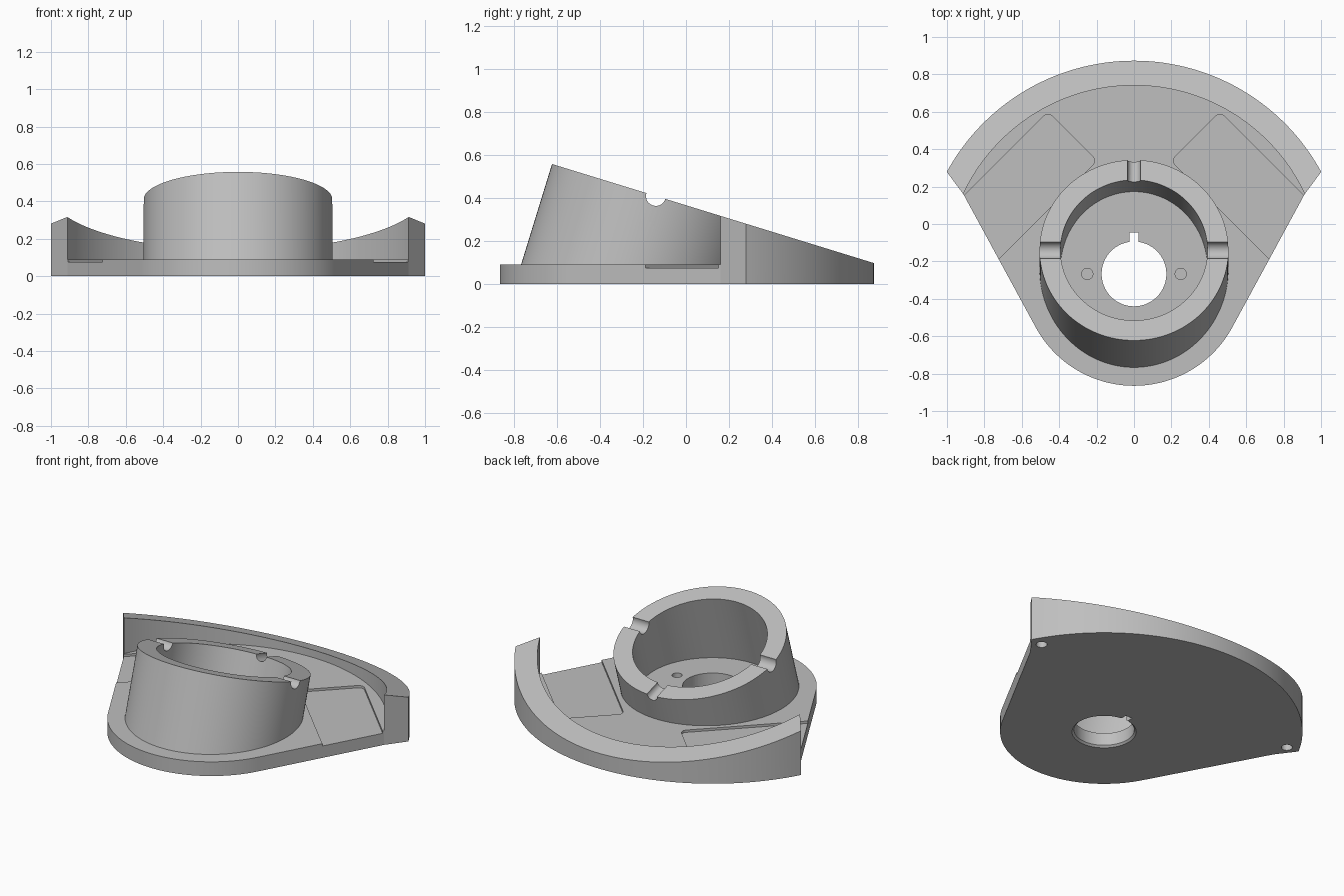
import bpy, bmesh, math
from mathutils import Vector

if "Cube" in bpy.data.objects:
    bpy.data.objects.remove(bpy.data.objects["Cube"])

CY = -0.267                      # shared centre of hub, hole and wall arcs
SLOPE = 0.3077                   # fall of the slanted top plane
TILT = math.atan(SLOPE)
PLATE = 0.09

grey = bpy.data.materials.new("light_grey")
grey.diffuse_color = (0.52, 0.52, 0.52, 1)
grey.use_nodes = True
grey.node_tree.nodes["Principled BSDF"].inputs["Base Color"].default_value = grey.diffuse_color


def plane_z(y):
    return 0.366 - SLOPE * y


def arc(cx, cy, r, a0, a1, n):
    return [(cx + r * math.cos(math.radians(a0 + (a1 - a0) * i / n)),
             cy + r * math.sin(math.radians(a0 + (a1 - a0) * i / n))) for i in range(n + 1)]


def finish(name, bm):
    bmesh.ops.recalc_face_normals(bm, faces=bm.faces)
    me = bpy.data.meshes.new(name)
    bm.to_mesh(me)
    bm.free()
    ob = bpy.data.objects.new(name, me)
    bpy.context.collection.objects.link(ob)
    me.materials.append(grey)
    return ob


def prism(name, pts, bottom, top):
    """Closed outline between a flat bottom and a top height given by a function of y."""
    bm = bmesh.new()
    lo = [bm.verts.new((x, y, bottom)) for x, y in pts]
    hi = [bm.verts.new((x, y, top(y))) for x, y in pts]
    bm.faces.new(lo[::-1])
    bm.faces.new(hi)
    n = len(pts)
    for i in range(n):
        j = (i + 1) % n
        bm.faces.new((lo[i], lo[j], hi[j], hi[i]))
    return finish(name, bm)


def rod(name, start, end, r1, r2=None, n=48):
    """Round bar or cone between two points."""
    a, b = Vector(start), Vector(end)
    bm = bmesh.new()
    bmesh.ops.create_cone(bm, cap_ends=True, segments=n, radius1=r1,
                          radius2=r1 if r2 is None else r2, depth=(b - a).length)
    ob = finish(name, bm)
    ob.rotation_mode = 'QUATERNION'
    ob.rotation_quaternion = Vector((0, 0, 1)).rotation_difference(b - a)
    ob.location = (a + b) / 2
    return ob


def cut(ob, cutters):
    bpy.context.view_layer.objects.active = ob
    for c in cutters:
        m = ob.modifiers.new("cut", 'BOOLEAN')
        m.operation, m.solver, m.object = 'DIFFERENCE', 'EXACT', c
        bpy.ops.object.modifier_apply(modifier=m.name)
        bpy.data.objects.remove(c)


# Base plate: round front, straight flanks, arc at the back under the wall
R_IN, R_OUT = 1.008, 1.14
a_in = math.degrees(math.atan2(0.16 - CY, 0.912))
a_out = math.degrees(math.atan2(0.278 - CY, 1.0))
wall_inner = arc(0, CY, R_IN, a_in, 180 - a_in, 80)
flank = -28.5
base = prism("base_plate", wall_inner + arc(0, CY, 0.598, 180 - flank, 360 + flank, 64),
             0, lambda y: PLATE)

# Shaft hole with keyway, bottom chamfer and two blind pin holes
cutters = [rod("hole", (0, CY, -0.1), (0, CY, 0.2), 0.173, n=96),
           rod("chamfer", (0, CY, -0.005), (0, CY, 0.012), 0.19, 0.172, n=96),
           prism("keyway", [(-0.023, CY), (0.023, CY), (0.023, -0.045), (-0.023, -0.045)],
                 -0.1, lambda y: 0.2)]
cutters += [rod("pin_hole", (s * 0.25, CY, 0.04), (s * 0.25, CY, 0.2), 0.03) for s in (-1, 1)]

# Shallow diagonal pockets, open at the flanks, with two rounded corners
for s in (-1, 1):
    r = 0.035
    d = r * math.sqrt(2)
    pts = arc(0.46, 0.60 - d, r, 45, 135, 8) + arc(0.1975 + d, 0.3375, r, 135, 225, 8)
    pts += [(0.935, -0.4), (1.3, -0.24)]
    cutters.append(prism("pocket", [(s * x, y) for x, y in pts], 0.075, lambda y: 0.2))
cut(base, cutters)

# Curved back wall with the slanted top, and blind holes underneath
wall = prism("back_wall", arc(0, CY, R_OUT, a_out, 180 - a_out, 80) + wall_inner[::-1], 0, plane_z)
cut(wall, [rod("foot_hole", (s * 0.92, 0.27, -0.1), (s * 0.92, 0.27, 0.12), 0.032)
           for s in (-1, 1)])

# Tilted collar: square to the slanted plane on top, trimmed level inside the plate
axis = Vector((0, math.sin(TILT), math.cos(TILT)))
across = Vector((0, math.cos(TILT), -math.sin(TILT)))
side = Vector((1, 0, 0))
centre = Vector((0, -0.14, plane_z(-0.14)))
R_COL, R_BORE, N = 0.505, 0.393, 128
bm = bmesh.new()
loops = []
for r, level in ((R_COL, False), (R_COL, True), (R_BORE, True), (R_BORE, False)):
    ring = []
    for i in range(N):
        a = math.tau * i / N
        p = centre + side * (r * math.cos(a)) + across * (r * math.sin(a))
        if level:
            p = p - axis * ((p.z - 0.082) / axis.z)
        ring.append(bm.verts.new(p))
    loops.append(ring)
for k in range(4):
    A, B = loops[k], loops[(k + 1) % 4]
    for i in range(N):
        j = (i + 1) % N
        bm.faces.new((A[i], A[j], B[j], B[i]))
collar = finish("tilted_collar", bm)

# Three rounded notches across the collar rim
notches = []
for d, r in ((side, 0.046), (-side, 0.046), (across, 0.035)):
    notches.append(rod("notch", centre + d * 0.3, centre + d * 0.6, r, n=32))
cut(collar, notches)

# Smooth the curves, keep the edges sharp
for ob in (base, wall, collar):
    bpy.ops.object.select_all(action='DESELECT')
    ob.select_set(True)
    bpy.context.view_layer.objects.active = ob
    bpy.ops.object.shade_smooth_by_angle(angle=math.radians(30))
